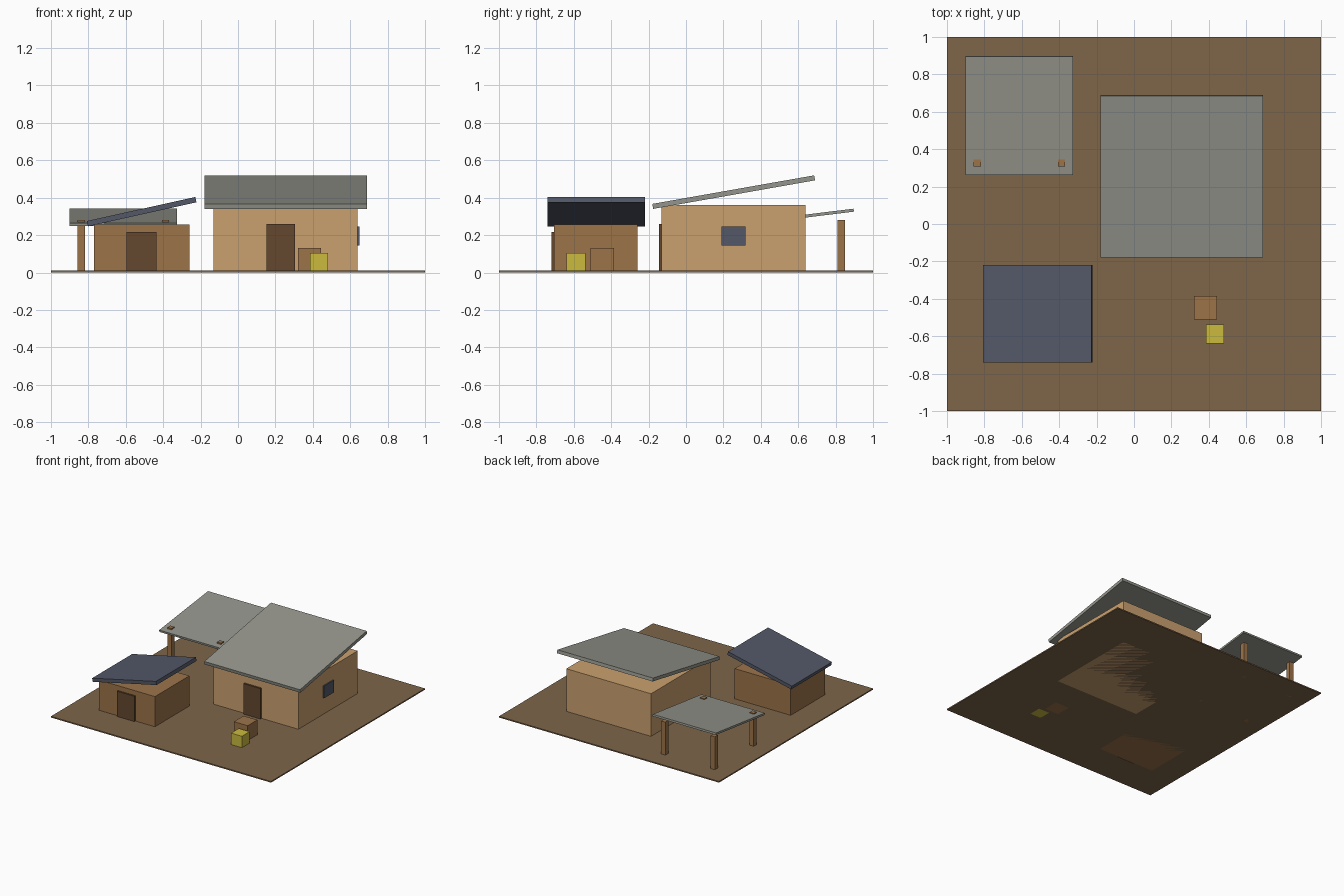
import bpy
from math import radians, sin, cos

cube = bpy.data.objects.get("Cube")
if cube:
    bpy.data.objects.remove(cube, do_unlink=True)


def material(name, rgb):
    """Flat material from an 8-bit display colour, stored as linear."""
    col = [((c / 255 + 0.055) / 1.055) ** 2.4 for c in rgb] + [1]
    m = bpy.data.materials.new(name)
    m.use_nodes = True
    m.diffuse_color = col
    m.node_tree.nodes["Principled BSDF"].inputs["Base Color"].default_value = col
    return m


earth = material("earth", (126, 102, 74))
plaster = material("tan plaster", (203, 161, 111))
wood = material("brown wood", (156, 116, 74))
dark_wood = material("dark wood", (99, 71, 47))
metal = material("grey metal", (149, 149, 141))
slate = material("slate blue", (83, 88, 103))
yellow = material("yellow paint", (203, 187, 63))


def box(name, mat, x, y, z, rot=(0, 0, 0), size=None):
    """Box spanning the given ranges, or of an explicit size about their centre."""
    centre = [(a + b) / 2 for a, b in (x, y, z)]
    bpy.ops.mesh.primitive_cube_add(size=1, location=centre, rotation=rot)
    ob = bpy.context.object
    ob.name = ob.data.name = name
    ob.scale = size or [b - a for a, b in (x, y, z)]
    ob.data.materials.append(mat)
    return ob


def sloped_roof(name, mat, x, y, z, degrees, thick, along):
    """Tilted slab whose outer extents fill the given ranges."""
    a = radians(degrees)
    span = x if along == "x" else y
    length = (span[1] - span[0] - thick * sin(a)) / cos(a)
    if along == "x":
        return box(name, mat, x, y, z, (0, -a, 0), (length, y[1] - y[0], thick))
    return box(name, mat, x, y, z, (a, 0, 0), (x[1] - x[0], length, thick))


# Ground
box("ground", earth, (-1, 1), (-1, 1), (0, 0.01))

# Main house
box("house_walls", plaster, (-0.13, 0.64), (-0.13, 0.64), (0, 0.36))
box("house_door", dark_wood, (0.152, 0.305), (-0.145, -0.12), (0, 0.26))
box("house_window", slate, (0.63, 0.65), (0.19, 0.318), (0.145, 0.245))
sloped_roof("house_roof", metal, (-0.18, 0.69), (-0.18, 0.69),
            (0.34, 0.52), 10, 0.027, "y")

# Shed
box("shed_walls", wood, (-0.77, -0.26), (-0.707, -0.26), (0, 0.258))
box("shed_door", dark_wood, (-0.597, -0.437), (-0.72, -0.695), (0, 0.218))
sloped_roof("shed_roof", slate, (-0.808, -0.222), (-0.74, -0.22),
            (0.247, 0.404), 12.5, 0.029, "x")

# Open shelter on four posts
for side, px in (("right", -0.838), ("left", -0.388)):
    for end, py in (("front", 0.326), ("back", 0.83)):
        box(f"shelter_post_{end}_{side}", wood, (px - 0.019, px + 0.019),
            (py - 0.019, py + 0.019), (0, 0.28))
sloped_roof("shelter_roof", metal, (-0.9, -0.325), (0.262, 0.898),
            (0.248, 0.341), 7, 0.016, "y")

# Crates in the yard
box("wooden_crate", wood, (0.32, 0.445), (-0.51, -0.385), (0, 0.132))
box("yellow_crate", yellow, (0.384, 0.482), (-0.638, -0.538), (0, 0.104))
